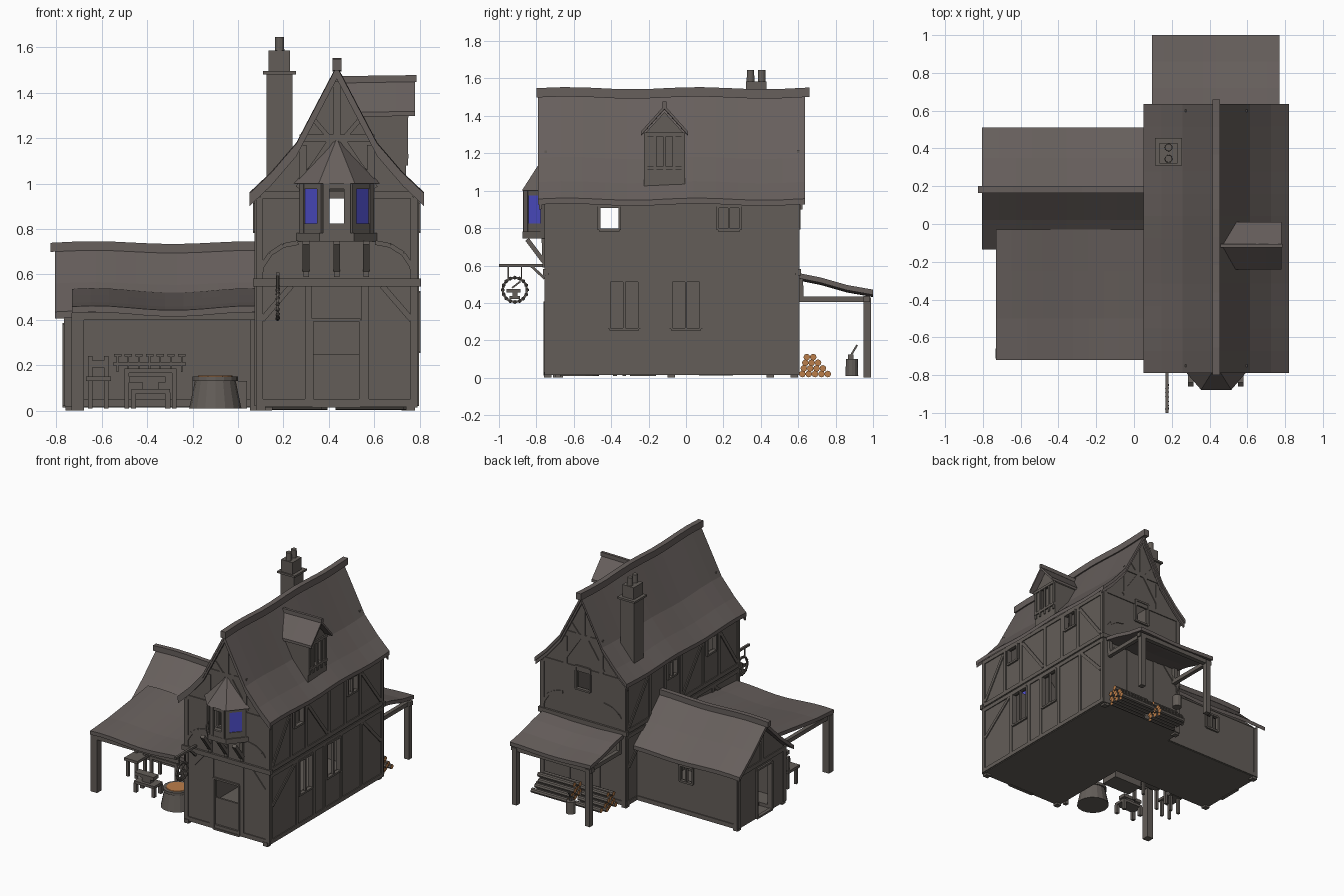
import bpy, bmesh, math
from mathutils import Vector, Matrix

cube = bpy.data.objects.get("Cube")
if cube:
    bpy.data.objects.remove(cube, do_unlink=True)


def material(name, r, g, b):
    m = bpy.data.materials.new(name)
    m.use_nodes = True
    m.diffuse_color = (r, g, b, 1)
    node = next(n for n in m.node_tree.nodes if n.type == 'BSDF_PRINCIPLED')
    node.inputs["Base Color"].default_value = (r, g, b, 1)
    return m


WALL = material("grey brown timber", 0.125, 0.11, 0.098)
ROOF = material("roof brown", 0.135, 0.115, 0.108)
GLASS = material("blue glass", 0.075, 0.075, 0.58)
CUT = material("cut wood", 0.5, 0.21, 0.07)


def part(name, bm, *mats):
    bmesh.ops.recalc_face_normals(bm, faces=bm.faces)
    me = bpy.data.meshes.new(name)
    bm.to_mesh(me)
    bm.free()
    ob = bpy.data.objects.new(name, me)
    bpy.context.collection.objects.link(ob)
    for m in mats:
        me.materials.append(m)
    return ob


def box(bm, x0, x1, y0, y1, z0, z1):
    mid = Matrix.Translation(((x0 + x1) / 2, (y0 + y1) / 2, (z0 + z1) / 2))
    bmesh.ops.create_cube(bm, size=1, matrix=mid @ Matrix.Diagonal((x1 - x0, y1 - y0, z1 - z0, 1)))


def beam(bm, p, q, w, depth, normal=(0, 0, 1)):
    p, q, n = Vector(p), Vector(q), Vector(normal).normalized()
    d = (q - p).normalized()
    side = d.cross(n).normalized()
    n = side.cross(d)
    m = Matrix((side * w, n * depth, d * (q - p).length)).transposed().to_4x4()
    bmesh.ops.create_cube(bm, size=1, matrix=Matrix.Translation((p + q) / 2) @ m)


def tube(bm, x, y, z0, z1, r1, r2, seg=12):
    bmesh.ops.create_cone(bm, cap_ends=True, segments=seg, radius1=r1, radius2=r2, depth=z1 - z0,
                          matrix=Matrix.Translation((x, y, (z0 + z1) / 2)))


def loft(name, section, a, b, axis, mat, n=1, wave=0.0):
    """Sweep a (side, height) section along x or y with a gentle sag."""
    bm = bmesh.new()
    rings = []
    for i in range(n + 1):
        t = a + (b - a) * i / n
        dz = wave * math.sin(t * 9 + 1)
        rings.append([bm.verts.new((t, u, z + dz) if axis == 'x' else (u, t, z + dz)) for u, z in section])
    k = len(section)
    for r, s in zip(rings, rings[1:]):
        for j in range(k):
            bm.faces.new((r[j], r[(j + 1) % k], s[(j + 1) % k], s[j]))
    bm.faces.new(rings[0])
    bm.faces.new(rings[-1])
    return part(name, bm, mat)


def sheet(name, prof, thick, a, b, axis, n=10, wave=0.006):
    return loft(name, prof + [(u, z - thick) for u, z in reversed(prof)], a, b, axis, ROOF, n, wave)


def ridge(name, u, z, w, h, a, b, axis, wave=0.006):
    loft(name, [(u - w, z - h), (u + w, z - h), (u + w, z), (u - w, z)], a, b, axis, ROOF, 10, wave)


def hull(name, pts, mat):
    bm = bmesh.new()
    for p in pts:
        bm.verts.new(p)
    bmesh.ops.convex_hull(bm, input=bm.verts)
    part(name, bm, mat)


def carve(ob, cutter):
    cutter.hide_render = True
    mod = ob.modifiers.new("opening", 'BOOLEAN')
    mod.operation, mod.solver, mod.object = 'DIFFERENCE', 'EXACT', cutter
    bpy.context.view_layer.objects.active = ob
    bpy.ops.object.modifier_apply(modifier=mod.name)
    bpy.data.objects.remove(cutter, do_unlink=True)


def carve_boxes(ob, boxes):
    bm = bmesh.new()
    for b in boxes:
        box(bm, *b)
    carve(ob, part("cutter", bm, WALL))


def gable(u0, u1, z0, eave, apex, knee=None):
    mid = (u0 + u1) / 2
    k = [(mid + knee[0], knee[1])] if knee else []
    return [(u0, z0), (u1, z0), (u1, eave)] + k + [(mid, apex)] + [(2 * mid - u, z) for u, z in k] + [(u0, eave)]


# Hollow main house and side wing
house = loft("house_walls", gable(.08, .79, .015, .945, 1.475, (.175, 1.14)), -.75, .6, 'y', WALL)
carve(house, loft("cutter", gable(.11, .76, .045, .925, 1.42, (.16, 1.11)), -.72, .57, 'y', WALL))
wing = loft("wing_walls", gable(-.1, .47, .015, .42, .68), -.76, .082, 'x', WALL)
carve(wing, loft("cutter", gable(-.07, .44, .045, .41, .64), -.73, .06, 'x', WALL))

# Openings: (axis, wall plane, side from, side to, bottom, top, mullion)
openings = [('y', -.75, .325, .54, .02, .4, 0), ('y', -.75, .36, .51, .8, .98, 0), ('y', .6, .375, .495, .8, .97, 0),
            ('x', .79, -.41, -.25, .26, .52, 1), ('x', .79, -.08, .08, .26, .52, 1),
            ('x', .79, -.465, -.355, .79, .915, 0), ('x', .79, .17, .29, .79, .915, 1),
            ('x', .08, -.465, -.355, .79, .915, 0), ('x', .08, 0, .11, .79, .915, 1)]
wing_openings = [('y', .47, -.39, -.28, .26, .38, 1), ('x', -.76, .07, .25, .02, .38, 0)]


def opening_box(o):
    axis, c, a, b, z0, z1, _ = o
    return (c - .1, c + .1, a, b, z0, z1) if axis == 'x' else (a, b, c - .1, c + .1, z0, z1)


carve_boxes(house, [opening_box(o) for o in openings])
carve_boxes(wing, [opening_box(o) for o in wing_openings])

# Timber framing laid on the walls
frame = bmesh.new()


def timber(axis, c, u0, z0, u1, z1, w=.032, depth=.014):
    pts = [(c, u, z) if axis == 'x' else (u, c, z) for u, z in ((u0, z0), (u1, z1))]
    beam(frame, pts[0], pts[1], w, depth, (1, 0, 0) if axis == 'x' else (0, 1, 0))


for axis, c, a, b, z0, z1, mull in openings + wing_openings:
    for u in (a, b):
        timber(axis, c, u, z0, u, z1, .014, .026)
    for z in (z0, z1):
        timber(axis, c, a, z, b, z, .014, .026)
    if mull:
        timber(axis, c, (a + b) / 2, z0, (a + b) / 2, z1, .012, .02)

for y in (-.75, .6):
    for s in (-1, 1):
        m = .435
        timber('y', y, m + s * .34, .015, m + s * .34, .94)
        timber('y', y, m + s * .125, .02, m + s * .125, .55)
        timber('y', y, m + s * .33, .4, m + s * .2, .55, .025)
        timber('y', y, m + s * .15, .95, m + s * .15, 1.17)
        timber('y', y, m + s * .17, .98, m + s * .02, 1.2, .025)
        timber('y', y, m + s * .04, 1.21, m + s * .1, 1.28, .02)
        # curved braces below the upper floor
        arc = [(m + s * (.17 + .17 * math.sin(t)), .58 + .16 * math.cos(t)) for t in (0, .4, .8, 1.2, 1.57)]
        for p, q in zip(arc, arc[1:]):
            timber('y', y, *p, *q, .02)
    timber('y', y, .065, .565, .805, .565, .035, .03)
    timber('y', y, .08, .035, .79, .035)
    timber('y', y, .1, .95, .77, .95)
    timber('y', y, .27, 1.2, .6, 1.2)
    timber('y', y, .435, 1.2, .435, 1.45)
for x in (.08, .79):
    for z in (.035, .535, .575, .93):
        timber('x', x, -.75, z, .6, z, .03)
    for y in (-.735, -.43, -.23, -.1, .1, .34, .585):
        timber('x', x, y, .03, y, .54, .026)
    for y in (-.735, -.5, -.32, -.05, .14, .32, .585):
        timber('x', x, y, .57, y, .93, .026)
    for y, e in ((-.72, -.52), (-.07, -.3), (.57, .34)):
        timber('x', x, y, .6, e, .9, .024)
    for y, e in ((-.72, -.45), (.57, .36)):
        timber('x', x, y, .3, e, .52, .024)
for y in (-.1, .47):
    timber('y', y, -.76, .035, .08, .035)
    timber('y', y, -.745, .02, -.745, .42)
for y in (-.085, .455):
    timber('x', -.76, y, .02, y, .42)
timber('x', -.76, -.1, .42, .47, .42)
timber('x', -.76, .185, .42, .185, .65)
part("timber_frame", frame, WALL)

bm = bmesh.new()
box(bm, .33, .535, -.74, -.725, .02, .25)
for x, y in ((.1, -.74), (.76, -.74), (.1, .58), (.76, .58), (-.74, .45), (-.74, -.08)):
    box(bm, x - .02, x + .02, y - .02, y + .02, 0, .03)
part("half_door_and_footings", bm, WALL)

# Roofs with sagging ridges
half = [(-.385, .955), (-.29, 1.045), (-.178, 1.175), (0, 1.515)]
prof = [(.435 + u, z) for u, z in half + [(-u, z) for u, z in reversed(half[:-1])]]
sheet("main_roof", prof, .03, -.79, .635, 'y', 12)
for name, y in (("front_bargeboard", -.785), ("back_bargeboard", .61)):
    sheet(name, [(u, z - .006) for u, z in prof], .05, y, y + .014, 'y', 1)
ridge("main_ridge", .435, 1.548, .02, .05, -.8, .66, 'y')
sheet("wing_roof", [(-.135, .435), (.02, .56), (.183, .715), (.35, .56), (.51, .435)], .03, -.805, .09, 'x')
ridge("wing_ridge", .183, .74, .018, .04, -.825, .09, 'x')
sheet("workshop_canopy", [(-.03, .53), (-.25, .5), (-.5, .468), (-.72, .452)], .028, -.73, .085, 'x', wave=.01)
sheet("back_porch_roof", [(.595, .555), (.72, .53), (.86, .49), (1, .465)], .028, .095, .77, 'x')

# Porch posts and beams
bm = bmesh.new()
for x, y in ((-.705, -.685), (.067, -.685), (.13, .97), (.74, .97)):
    w = .027 if x < -.5 else .014 if x < .1 else .02
    box(bm, x - w, x + w, y - w, y + w, 0, .43)
box(bm, -.73, .08, -.71, -.665, .4, .432)
box(bm, .1, .77, .95, .985, .405, .437)
for x in (.13, .74):
    box(bm, x - .015, x + .015, .6, .97, .405, .435)
    beam(bm, (x, .615, .42), (x, .61, .535), .03, .03)
box(bm, -.72, -.69, -.7, -.1, .4, .43)
part("porch_frame", bm, WALL)

# Roof dormer
dormer = loft("dormer_walls", gable(-.225, -.005, 1.0, 1.3, 1.42), .5, .74, 'x', WALL)
carve_boxes(dormer, [(.715, .8, -.165, -.065, 1.13, 1.3)])
sheet("dormer_roof", [(-.24, 1.315), (-.115, 1.455), (.01, 1.315)], .02, .44, .78, 'x', 4, .002)
ridge("dormer_ridge", -.115, 1.475, .01, .03, .45, .785, 'x', .002)
bm = bmesh.new()
for y in (-.215, -.165, -.115, -.065, -.015):
    box(bm, .735, .748, y - .008, y + .008, 1.08, 1.31)
for z in (1.12, 1.3):
    box(bm, .735, .75, -.225, -.005, z - .01, z + .01)
part("dormer_frame", bm, WALL)

# Chimney
bm = bmesh.new()
box(bm, .125, .24, .325, .44, .9, 1.48)
box(bm, .11, .255, .31, .455, 1.48, 1.495)
box(bm, .135, .23, .32, .43, 1.495, 1.585)
for y in (.345, .405):
    tube(bm, .183, y, 1.58, 1.645, .021, .019)
part("chimney", bm, WALL)

# Bay window
plan = [(.28, -.75), (.375, -.86), (.495, -.86), (.59, -.75)]
bm, glass = bmesh.new(), bmesh.new()
for i, (p, q) in enumerate(zip(plan, plan[1:])):
    p, q = Vector(p + (0,)), Vector(q + (0,))
    d = (q - p).normalized()
    n = d.cross(Vector((0, 0, 1)))
    for z0, z1 in ((.77, .825), (.975, 1.01)):
        up = Vector((0, 0, (z0 + z1) / 2))
        beam(bm, p + up, q + up, z1 - z0, .02, n)
    for e in (p + d * .014, q - d * .014):
        beam(bm, e + Vector((0, 0, .78)), e + Vector((0, 0, 1))
             , .028, .024, n)
    if i != 1:
        up = Vector((0, 0, .9))
        beam(glass, p + d * .028 + up, q - d * .028 + up, .15, .008, n)
for x in (.3, .435, .565):
    beam(bm, (x, -.755, .59), (x, -.76, .745), .024, .024, (1, 0, 0))
    beam(bm, (x, -.76, .62), (x, -.85, .74), .024, .03, (1, 0, 0))
part("bay_window_frame", bm, WALL)
part("bay_window_glass", glass, GLASS)
eave = [(.245, -.75), (.355, -.878), (.515, -.878), (.625, -.75)]
hull("bay_roof", [(x, y, 1.0) for x, y in eave] + [(.435, -.75, 1.2)], ROOF)
hull("bay_base", [(.435 + (x - .435) * .95, y + .005, z) for x, y in eave for z in (.745, .783)], WALL)

# Hanging round sign with an anvil
bm = bmesh.new()
beam(bm, (.175, -.75, .6), (.175, -1, .6), .016, .016)
beam(bm, (.175, -.755, .53), (.175, -.83, .6), .014, .014, (1, 0, 0))
ring = [(.175, -.915 + .065 * math.cos(i * math.tau / 16), .47 + .065 * math.sin(i * math.tau / 16)) for i in range(16)]
for p, q in zip(ring, ring[1:] + ring[:1]):
    beam(bm, p, q, .012, .012, (1, 0, 0))
    bmesh.ops.create_icosphere(bm, subdivisions=1, radius=.011, matrix=Matrix.Translation(p))
for y in (-.95, -.88):
    beam(bm, (.175, y, .525), (.175, y, .6), .007, .007, (1, 0, 0))
for y0, y1, z0, z1 in ((-.96, -.885, .455, .475), (-.928, -.902, .435, .455), (-.943, -.887, .42, .436)):
    box(bm, .17, .18, y0, y1, z0, z1)
beam(bm, (.175, -.93, .48), (.175, -.885, .515), .009, .009, (1, 0, 0))
part("hanging_sign", bm, WALL)

# Firewood stacks, bark outside and pale ends
bm = bmesh.new()
for x0, x1 in ((.15, .37), (.43, .73)):
    for row in range(4):
        for k in range(5 - row):
            r, sh = .018, .012 * ((row + 2 * k) % 3)
            m = Matrix.Translation(((x0 + x1) / 2 + sh, .622 + .034 * k + .008 * row, .02 + .03 * row))
            bmesh.ops.create_cone(bm, cap_ends=True, segments=8, radius1=r, radius2=r, depth=x1 - x0,
                                  matrix=m @ Matrix.Rotation(math.pi / 2, 4, 'Y'))
bm.normal_update()
for f in bm.faces:
    f.material_index = int(abs(f.normal.x) > .9)
part("firewood", bm, WALL, CUT)
bm = bmesh.new()
tube(bm, .34, .887, .01, .1, .034, .032)
beam(bm, (.34, .87, .1), (.34, .915, .175), .01, .01, (1, 0, 0))
box(bm, .334, .346, .865, .895, .09, .125)
part("chopping_block_and_axe", bm, WALL)

# Workshop: fire pot, anvil, bench, stool and hanging hammers
bm = bmesh.new()
tube(bm, -.1, -.58, .01, .13, .115, .09, 16)
tube(bm, -.1, -.58, .13, .15, .1, .1, 16)
part("fire_pot", bm, WALL)
bm = bmesh.new()
tube(bm, -.1, -.58, .145, .154, .08, .075, 16)
part("embers", bm, CUT)
bm = bmesh.new()
box(bm, -.5, -.27, -.34, -.22, .165, .185)
for x in (-.49, -.28):
    for y in (-.33, -.23):
        box(bm, x - .01, x + .01, y - .01, y + .01, .01, .17)
box(bm, -.47, -.3, -.57, -.47, .075, .095)
for x in (-.46, -.31):
    for y in (-.56, -.48):
        box(bm, x - .012, x + .012, y - .012, y + .012, .01, .08)
box(bm, -.42, -.35, -.545, -.495, .095, .125)
box(bm, -.48, -.32, -.55, -.49, .125, .15)
part("bench_and_anvil", bm, WALL)
bm = bmesh.new()
for x in (-.65, -.58):
    for y in (-.38, -.28):
        box(bm, x - .01, x + .01, y - .01, y + .01, .01, .24 if y > -.3 else .14)
box(bm, -.67, -.56, -.4, -.26, .13, .15)
box(bm, -.66, -.57, -.285, -.275, .19, .22)
box(bm, -.2, .04, -.3, -.16, .01, .13)
part("stool_and_trough", bm, WALL)
bm = bmesh.new()
box(bm, -.55, -.23, -.125, -.1, .2, .212)
for i in range(7):
    x = -.53 + .047 * i
    box(bm, x - .004, x + .004, -.125, -.117, .17, .245)
    box(bm, x - .016, x + .016, -.13, -.112, .238, .25)
part("hammer_rack", bm, WALL)
